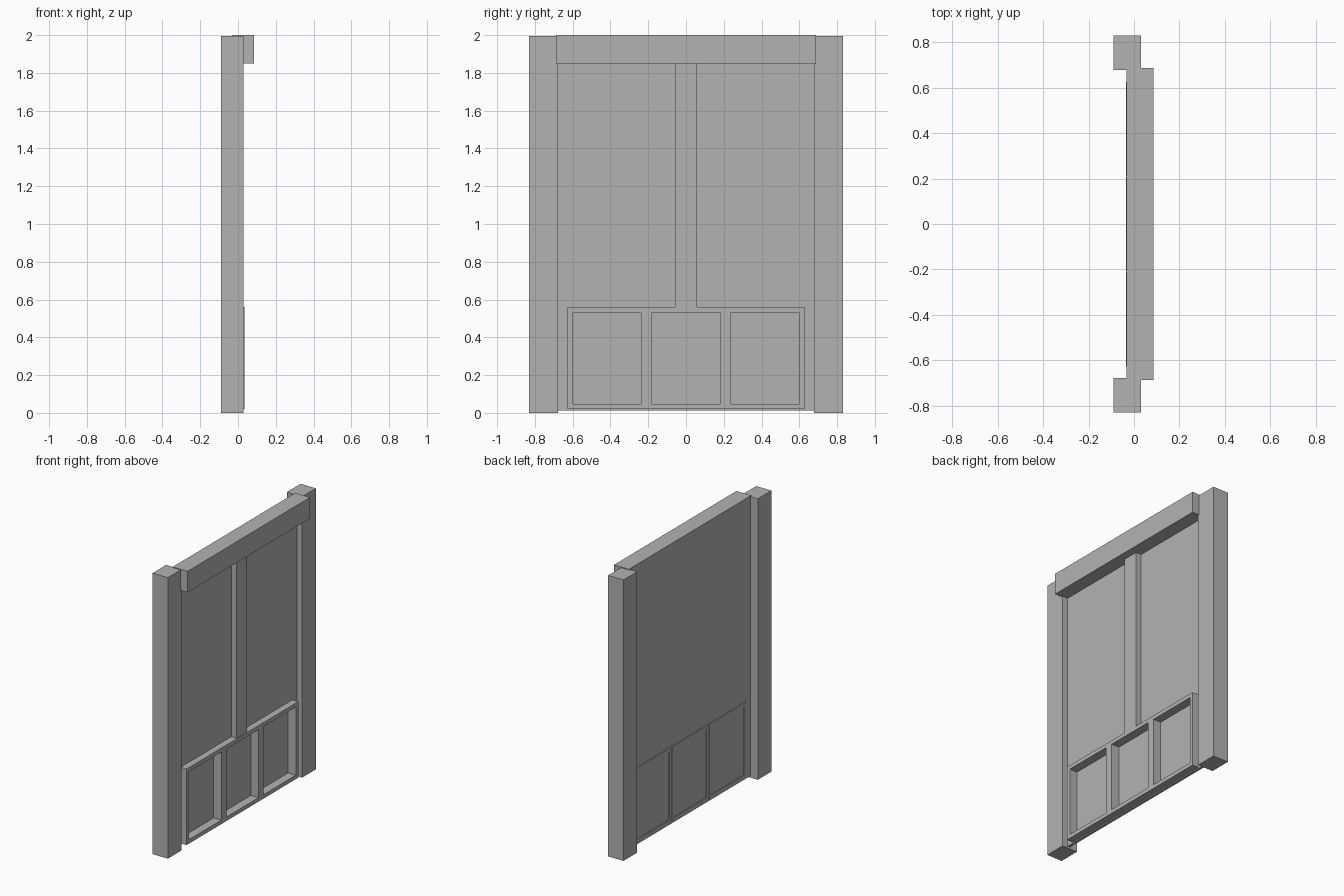
import bpy
import bmesh
from mathutils import Vector

cube = bpy.data.objects.get("Cube")
if cube:
    bpy.data.objects.remove(cube, do_unlink=True)

GREY = (0.45, 0.45, 0.45, 1.0)
mat = bpy.data.materials.new("plain grey")
mat.use_nodes = True
mat.diffuse_color = GREY
mat.node_tree.nodes["Principled BSDF"].inputs["Base Color"].default_value = GREY


def box_mesh(x, y, z):
    """Box spanning the given (low, high) ranges."""
    bm = bmesh.new()
    bmesh.ops.create_cube(bm, size=1)
    for v in bm.verts:
        v.co = Vector([lo + (c + 0.5) * (hi - lo)
                       for c, (lo, hi) in zip(v.co, (x, y, z))])
    return bm


def finish(name, bm):
    bmesh.ops.recalc_face_normals(bm, faces=bm.faces)
    mesh = bpy.data.meshes.new(name)
    bm.to_mesh(mesh)
    bm.free()
    mesh.materials.append(mat)
    obj = bpy.data.objects.new(name, mesh)
    bpy.context.collection.objects.link(obj)
    return obj


def box(name, x, y, z):
    return finish(name, box_mesh(x, y, z))


# Side posts
box("right_post", (-0.09, 0.03), (-0.83, -0.677), (0, 1.995))
box("left_post", (-0.09, 0.03), (0.677, 0.83), (0, 1.995))

# Top beam
box("top_beam", (-0.032, 0.085), (-0.687, 0.687), (1.85, 2.0))

# Wall sheet around the lower panel opening
WALL = (-0.031, -0.012)
LOW, HIGH, HALF = 0.02, 0.56, 0.627
box("upper_wall", WALL, (-0.677, 0.677), (HIGH, 1.85))
box("wall_strip_right", WALL, (-0.677, -HALF), (0.012, HIGH))
box("wall_strip_left", WALL, (HALF, 0.677), (0.012, HIGH))
box("wall_sill", WALL, (-HALF, HALF), (0.012, LOW))

# Centre mullion
box("centre_mullion", (-0.012, 0.03), (-0.058, 0.058), (HIGH, 1.85))

# Lower frame: three bays with deep pockets in front, shallow ones behind
bm = box_mesh((-0.031, 0.035), (-HALF, HALF), (LOW, HIGH))
for side in (-1, 1):
    bmesh.ops.bisect_plane(bm, geom=bm.verts[:] + bm.edges[:] + bm.faces[:],
                           plane_co=(0, side * HALF / 3, 0), plane_no=(0, 1, 0))
bm.normal_update()
front = [f for f in bm.faces if f.normal.x > 0.9]
back = [f for f in bm.faces if f.normal.x < -0.9]
bmesh.ops.inset_individual(bm, faces=front, thickness=0.04)
ret = bmesh.ops.extrude_discrete_faces(bm, faces=front)
for f in ret["faces"]:
    bmesh.ops.translate(bm, verts=f.verts, vec=(-0.06, 0, 0))
bmesh.ops.inset_individual(bm, faces=back, thickness=0.004, depth=0.004)
bmesh.ops.inset_individual(bm, faces=back, thickness=0.036)
bmesh.ops.inset_individual(bm, faces=back, thickness=0.003, depth=-0.003)
finish("lower_panel_frame", bm)
